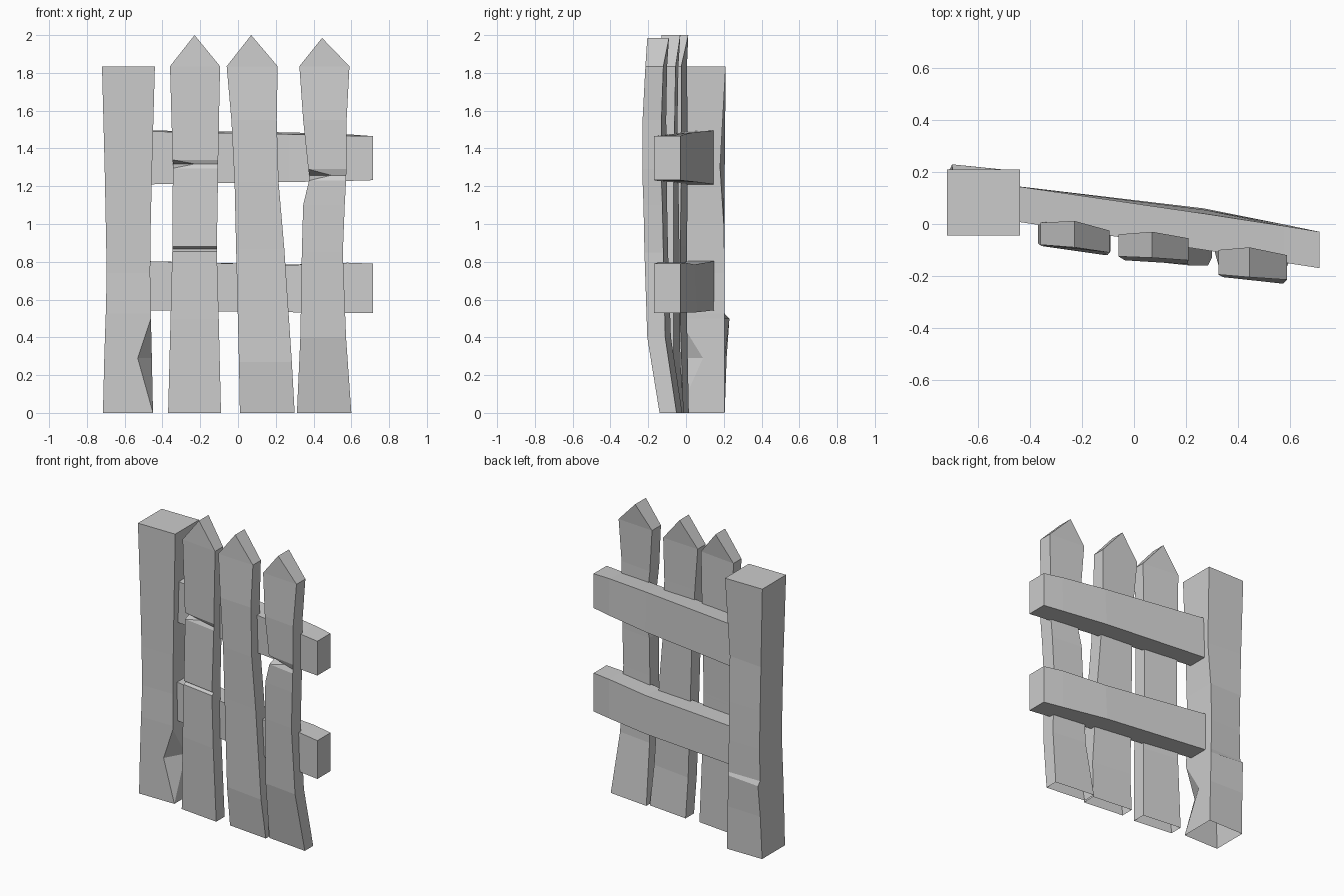
import bpy, bmesh


def loft(name, rings, cap_start=False, cap_end=True):
    """Skin equal-sized point rings; coincident points collapse into chips and ridges."""
    bm = bmesh.new()
    vs = [[bm.verts.new(p) for p in ring] for ring in rings]
    n = len(vs[0])
    for a, b in zip(vs, vs[1:]):
        for i in range(n):
            j = (i + 1) % n
            bm.faces.new((a[i], a[j], b[j], b[i]))
    if cap_start:
        bm.faces.new(vs[0][::-1])
    if cap_end:
        bm.faces.new(vs[-1])
    bmesh.ops.remove_doubles(bm, verts=bm.verts, dist=0.0005)
    bmesh.ops.recalc_face_normals(bm, faces=bm.faces)
    mesh = bpy.data.meshes.new(name)
    bm.to_mesh(mesh)
    bm.free()
    obj = bpy.data.objects.new(name, mesh)
    bpy.context.collection.objects.link(obj)
    return obj


def board_ring(z, xl, xr, yl, yr, bl, br, chip_l=(0, 0), chip_r=(0, 0)):
    """Board section with front corners that can be chipped away."""
    return [(xl, yl + chip_l[1], z), (xl + chip_l[0], yl, z),
            (xr - chip_r[0], yr, z), (xr, yr + chip_r[1], z),
            (xr, br, z), (xl, bl, z)]


def picket(name, levels, tip):
    """Levels: z, left, right, front y left/right, depth, optional chip. Tip: x, z, y front/back."""
    rings = []
    for z, xl, xr, yl, yr, d, *chip in levels:
        rings.append(board_ring(z, xl, xr, yl, yr, yl + d, yr + d, chip[0] if chip else (0, 0)))
    x, z, f, b = tip
    rings.append([(x, f, z)] * 4 + [(x, b, z)] * 2)
    loft(name, rings, cap_end=False)


# Corner post: waisted, with a large front chip and a splintered back edge
loft("post", [
    board_ring(0, -0.715, -0.45, -0.04, -0.04, 0.205, 0.205),
    board_ring(0.29, -0.708, -0.456, -0.04, -0.04, 0.215, 0.205, chip_r=(0.075, 0.13)),
    board_ring(0.50, -0.701, -0.461, -0.04, -0.04, 0.23, 0.205),
    board_ring(0.525, -0.70, -0.461, -0.04, -0.04, 0.205, 0.205),
    board_ring(0.74, -0.695, -0.465, -0.035, -0.035, 0.205, 0.205),
    board_ring(1.00, -0.70, -0.462, -0.035, -0.035, 0.205, 0.20),
    board_ring(1.30, -0.706, -0.455, -0.038, -0.038, 0.205, 0.18),
    board_ring(1.835, -0.72, -0.44, -0.045, -0.045, 0.21, 0.21),
])

# Pickets
picket("picket_left", [
    (0, -0.37, -0.09, -0.075, -0.105, 0.09),
    (0.50, -0.357, -0.102, -0.085, -0.12, 0.09),
    (0.855, -0.348, -0.112, -0.085, -0.12, 0.09),
    (0.867, -0.347, -0.112, -0.065, -0.10, 0.07),
    (0.88, -0.347, -0.112, -0.085, -0.12, 0.09),
    (1.295, -0.345, -0.105, -0.075, -0.11, 0.085),
    (1.318, -0.345, -0.105, -0.075, -0.11, 0.085, (0.115, 0.06)),
    (1.34, -0.346, -0.105, -0.075, -0.11, 0.085),
    (1.835, -0.36, -0.095, -0.08, -0.11, 0.085),
], (-0.23, 2.0, -0.09, 0.012))

picket("picket_middle", [
    (0, 0.01, 0.30, -0.10, -0.13, 0.09),
    (0.27, 0.005, 0.285, -0.125, -0.16, 0.095),
    (0.87, -0.01, 0.245, -0.13, -0.16, 0.095),
    (1.22, -0.018, 0.215, -0.135, -0.16, 0.095),
    (1.55, -0.035, 0.205, -0.14, -0.155, 0.095),
    (1.835, -0.06, 0.21, -0.125, -0.14, 0.085),
], (0.07, 2.0, -0.13, -0.03))

picket("picket_right", [
    (0, 0.312, 0.60, -0.11, -0.14, 0.09),
    (0.40, 0.33, 0.572, -0.175, -0.205, 0.095),
    (0.85, 0.338, 0.555, -0.195, -0.22, 0.10),
    (1.10, 0.345, 0.565, -0.20, -0.225, 0.10),
    (1.23, 0.376, 0.572, -0.20, -0.23, 0.10),
    (1.258, 0.378, 0.573, -0.20, -0.23, 0.10, (0.115, 0.07)),
    (1.29, 0.372, 0.574, -0.20, -0.23, 0.10),
    (1.55, 0.345, 0.575, -0.205, -0.23, 0.10),
    (1.835, 0.325, 0.59, -0.195, -0.215, 0.095),
], (0.445, 1.985, -0.205, -0.09))


def rail(name, sections):
    """Sections: x, front y, back y (bottom), back y (top), bottom z, top z front/back."""
    loft(name, [[(x, f, z0), (x, b, z0), (x, bt, zb), (x, f, zf)]
                for x, f, b, bt, z0, zf, zb in sections], cap_start=True)


# Angled cross rails
rail("upper_rail", [
    (-0.47, 0.012, 0.148, 0.148, 1.21, 1.49, 1.495),
    (0.27, -0.10, 0.055, 0.04, 1.222, 1.475, 1.485),
    (0.58, -0.149, -0.002, -0.008, 1.228, 1.467, 1.475),
    (0.715, -0.17, -0.03, -0.03, 1.232, 1.465, 1.465),
])
rail("lower_rail", [
    (-0.47, 0.012, 0.148, 0.148, 0.543, 0.803, 0.803),
    (0.27, -0.10, 0.06, 0.045, 0.533, 0.782, 0.785),
    (0.58, -0.149, -0.002, -0.002, 0.53, 0.795, 0.795),
    (0.715, -0.17, -0.03, -0.03, 0.53, 0.79, 0.79),
])
